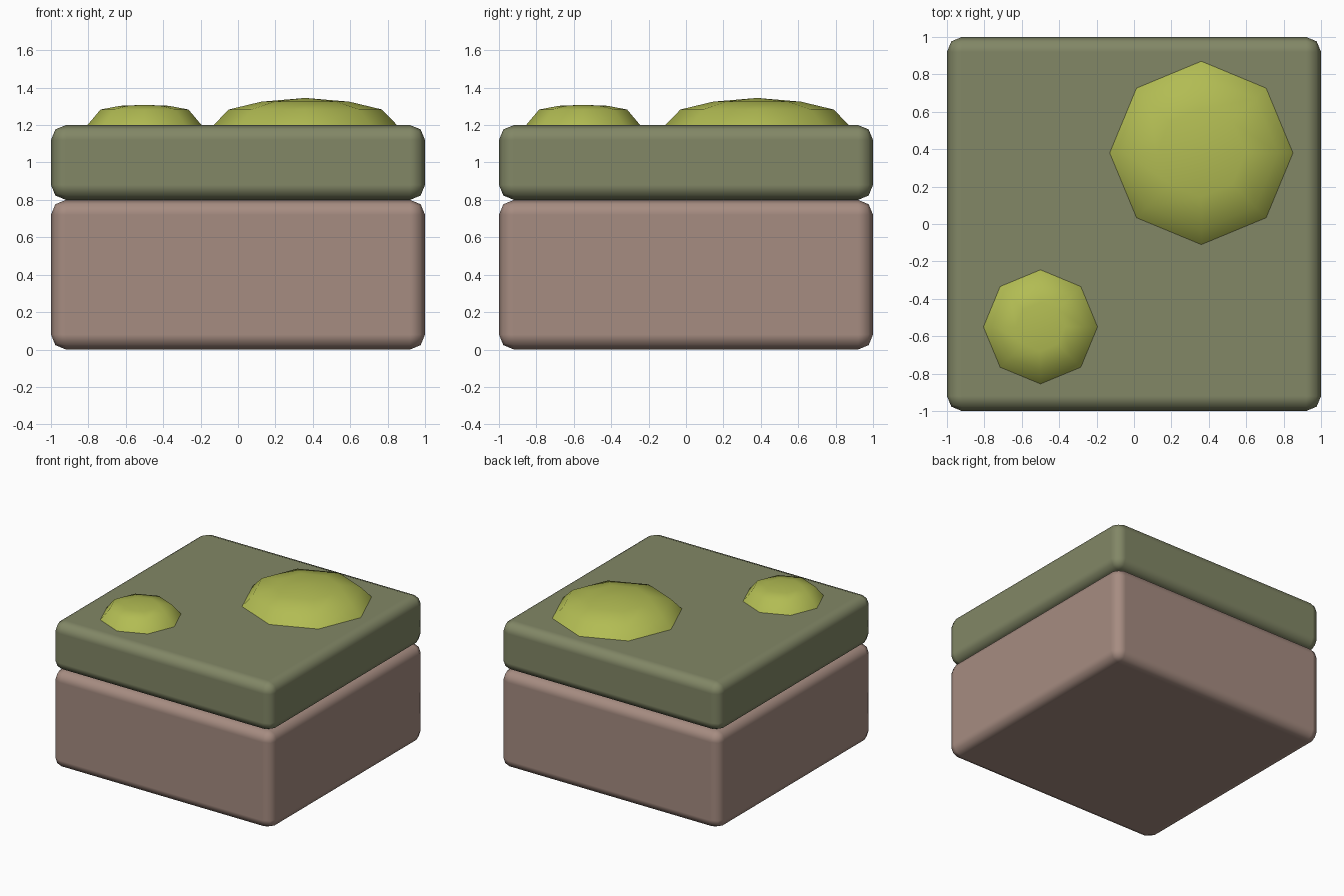
import bpy, bmesh, math

if "Cube" in bpy.data.objects:
    bpy.data.objects.remove(bpy.data.objects["Cube"])


def material(name, rgb):
    # sRGB 0-255 to linear
    m = bpy.data.materials.new(name)
    lin = [((c / 255 + 0.055) / 1.055) ** 2.4 for c in rgb]
    m.diffuse_color = (*lin, 1)
    m.use_nodes = True
    m.node_tree.nodes["Principled BSDF"].inputs["Base Color"].default_value = m.diffuse_color
    return m


clay = material("clay brown", (166, 140, 129))
moss = material("moss green", (130, 135, 102))
lime = material("lime green", (178, 188, 83))


def make_object(name, bm, mat):
    bmesh.ops.recalc_face_normals(bm, faces=bm.faces)
    for f in bm.faces:
        f.smooth = True
    me = bpy.data.meshes.new(name)
    bm.to_mesh(me)
    bm.free()
    me.materials.append(mat)
    ob = bpy.data.objects.new(name, me)
    bpy.context.collection.objects.link(ob)
    return ob


def slab(name, z0, z1, mat):
    bm = bmesh.new()
    bmesh.ops.create_cube(bm, size=2)
    for v in bm.verts:
        v.co.z = z1 if v.co.z > 0 else z0
    ob = make_object(name, bm, mat)
    # rounded edges with flat main faces
    b = ob.modifiers.new("round edges", 'BEVEL')
    b.width, b.segments, b.limit_method = 0.08, 2, 'NONE'
    b.harden_normals = True


def mound(name, x, y, profile, mat, sides=8):
    # stacked octagonal rings closed by an apex
    bm = bmesh.new()
    rings = []
    for r, z in profile[:-1]:
        rings.append([bm.verts.new((x + r * math.cos(i * math.tau / sides),
                                    y + r * math.sin(i * math.tau / sides), z))
                      for i in range(sides)])
    apex = bm.verts.new((x, y, profile[-1][1]))
    for i in range(sides):
        j = (i + 1) % sides
        for a, b in zip(rings, rings[1:]):
            bm.faces.new((a[i], a[j], b[j], b[i]))
        bm.faces.new((rings[-1][i], rings[-1][j], apex))
    make_object(name, bm, mat)


# soil base and mossy top layer
slab("base_block", 0.0, 0.8, clay)
slab("top_layer", 0.8, 1.2, moss)

# low moss mounds
mound("large_mound", 0.36, 0.38,
      [(0.49, 1.2), (0.41, 1.283), (0.235, 1.325), (0, 1.345)], lime)
mound("small_mound", -0.5, -0.55,
      [(0.305, 1.2), (0.235, 1.283), (0.13, 1.303), (0, 1.308)], lime)
